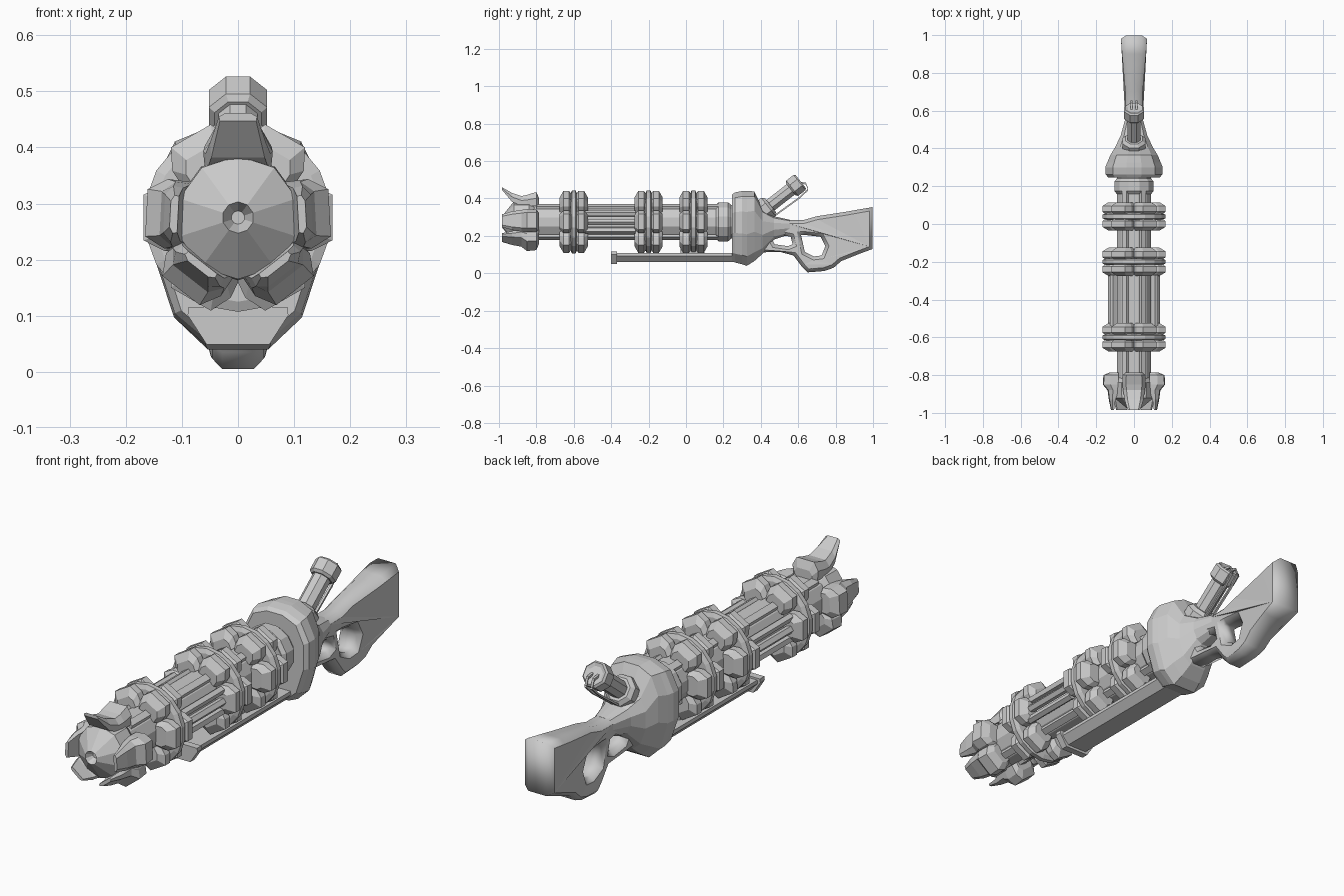
import bpy, bmesh, math
from mathutils import Vector, Matrix

if "Cube" in bpy.data.objects:
    bpy.data.objects.remove(bpy.data.objects["Cube"])

ZC = 0.275  # height of the barrel axis
grey = bpy.data.materials.new("metal_grey")
grey.diffuse_color = (0.6, 0.6, 0.6, 1)
grey.use_nodes = True
grey.node_tree.nodes["Principled BSDF"].inputs["Base Color"].default_value = grey.diffuse_color


def add(name, bm):
    bmesh.ops.recalc_face_normals(bm, faces=bm.faces)
    me = bpy.data.meshes.new(name)
    bm.to_mesh(me)
    bm.free()
    me.materials.append(grey)
    ob = bpy.data.objects.new(name, me)
    bpy.context.collection.objects.link(ob)
    return ob


def loft(bm, sections, matrix=Matrix()):
    """Skin equal-length loops of points and cap both ends."""
    rows = [[bm.verts.new(matrix @ Vector(p)) for p in s] for s in sections]
    n = len(rows[0])
    for a, b in zip(rows, rows[1:]):
        for i in range(n):
            bm.faces.new((a[i], a[(i + 1) % n], b[(i + 1) % n], b[i]))
    bm.faces.new(rows[0])
    bm.faces.new(rows[-1])


def circle(y, r, n, turn=0.0):
    return [(r * math.cos(turn + 2 * math.pi * i / n), y,
             r * math.sin(turn + 2 * math.pi * i / n)) for i in range(n)]


def lathe(name, profile, n, matrix=Matrix.Translation((0, 0, ZC)), turn=0.0):
    bm = bmesh.new()
    loft(bm, [circle(y, r, n, turn) for y, r in profile], matrix)
    return add(name, bm)


def around(deg):
    """Frame on the barrel axis whose local z points outward at the angle."""
    return Matrix.Translation((0, 0, ZC)) @ Matrix.Rotation(math.radians(90 - deg), 4, 'Y')


def lobe_section(y, half, top, base=0.085):
    mid = base + (top - base) * 0.55
    return [(-half * .95, y, base), (-half, y, mid), (-half * .68, y, top),
            (half * .68, y, top), (half, y, mid), (half * .95, y, base)]


# Barrel with a pointed ten-sided nose and a small muzzle recess
lathe("barrel", [(-0.93, 0.092), (0.28, 0.092)], 12, turn=math.pi / 12)
lathe("nose", [(-0.955, 0.012), (-0.985, 0.028), (-0.92, 0.11), (-0.84, 0.112),
               (-0.81, 0.09)], 10, turn=math.pi / 10)
lathe("rear_collar", [(0.16, 0.095), (0.175, 0.108), (0.225, 0.108), (0.24, 0.095)],
      12, turn=math.pi / 12)

# Clamp rings: a central disc with six lobes on each side
for y in (-0.6, -0.2, 0.04):
    lathe("clamp_disc", [(y - .018, .150), (y - .01, .168), (y + .01, .168), (y + .018, .150)],
          18, turn=math.pi / 18)
    bm = bmesh.new()
    for k in range(6):
        for s in (-1, 1):
            loft(bm, [lobe_section(y + s * .008, .046, .145),
                      lobe_section(y + s * .025, .060, .168),
                      lobe_section(y + s * .055, .060, .168),
                      lobe_section(y + s * .075, .042, .135)], around(60 * k))
    add("clamp_lobes", bm)

# Nose claws: thick pads at the back, thin blades reaching forward
bm = bmesh.new()
for deg, tip in ((90, .18), (3, .115), (177, .115), (-52, .11), (232, .11)):
    flare = tip - .11
    loft(bm, [lobe_section(-.785, .042, .125),
              lobe_section(-.80, .06, .16),
              lobe_section(-.85, .062, .165 - flare * .3),
              lobe_section(-.88, .058, .138),
              lobe_section(-.93, .05, .130 + flare * .35, .10 + flare * .1),
              lobe_section(-.985, .034, tip + .006, tip - .008)], around(deg))
add("nose_claws", bm)

# Long rods and rails between the two front clamps
bm = bmesh.new()
for deg in (-22, 0, 22, 158, 180, 202):
    loft(bm, [[(x, y, r) for x, r in ((-.012, .105), (-.016, .125), (0, .137),
               (.016, .125), (.012, .105))] for y in (-.54, -.27)], around(deg))
for deg in (60, 120, 240, 300):
    loft(bm, [[(x, y, r) for x, r in ((-.02, .08), (-.014, .103), (.014, .103), (.02, .08))]
              for y in (-.8, .2)], around(deg))
add("barrel_rails", bm)


# Lower tube: trapezoid bar with a wider front cap and a hanger
def trapezoid(y, top, bot, z1, z0):
    return [(-top, y, z1), (top, y, z1), (top * 1.02, y, z1 - .015), (bot, y, z0),
            (-bot, y, z0), (-top * 1.02, y, z1 - .015)]


bm = bmesh.new()
loft(bm, [trapezoid(y, .075, .046, .108, .06) for y in (-.38, .3)])
loft(bm, [trapezoid(y, .088, .056, .116, .049) for y in (-.40, -.37)])
add("lower_tube", bm)
bm = bmesh.new()
loft(bm, [trapezoid(y, .045, .04, .2, .10) for y in (-.03, .10)])
add("tube_hanger", bm)


# Receiver: bulbous housing that tapers into the stock
def housing(y, w, top, bot):
    h = top - bot
    half = [(.27, 1), (.74, .925), (1, .72), (1, .42), (.75, .125), (.38, 0)]
    right = [(w * a, y, bot + h * b) for a, b in half]
    return right + [(-x, yy, z) for x, yy, z in reversed(right)]


bm = bmesh.new()
loft(bm, [housing(.245, .135, .42, .065), housing(.262, .150, .432, .058),
          housing(.30, .152, .44, .048), housing(.325, .142, .44, .04),
          housing(.365, .125, .438, .065), housing(.41, .098, .345, .105),
          housing(.47, .07, .305, .18), housing(.56, .045, .285, .21)])
add("receiver", bm)

# Stock with two openings, chamfered and widened toward the butt
outline = [(.36, .32), (.45, .30), (.55, .284), (.63, .285), (.70, .305), (.85, .328),
           (.90, .337), (.998, .354), (.998, .13), (.93, .105), (.83, .065), (.79, .03),
           (.74, .012), (.65, .005), (.62, .035), (.575, .095), (.50, .115), (.36, .11)]
holes = [[(.445, .205), (.46, .215), (.56, .195), (.57, .155), (.545, .145), (.475, .155)],
         [(.615, .205), (.635, .205), (.72, .195), (.745, .145), (.725, .095),
          (.685, .09), (.635, .115)]]
cu = bpy.data.curves.new("stock", 'CURVE')
cu.dimensions = '2D'
cu.fill_mode = 'BOTH'
cu.extrude, cu.bevel_depth, cu.bevel_resolution, cu.offset = .028, .018, 0, -.018
for loop in [outline] + holes:
    sp = cu.splines.new('POLY')
    sp.points.add(len(loop) - 1)
    for p, (y, z) in zip(sp.points, loop):
        p.co = (y, z, 0, 1)
    sp.use_cyclic_u = True
stock = bpy.data.objects.new("stock", cu)
bpy.context.collection.objects.link(stock)
bpy.context.view_layer.objects.active = stock
stock.select_set(True)
bpy.ops.object.convert(target='MESH')
stock = bpy.context.view_layer.objects.active
for v in stock.data.vertices:
    y, z, x = v.co
    wide = 1.0 + max(0, y - .7) * 1.9 if y < .93 else 1.5
    v.co = (x * wide, y, z)
stock.data.materials.clear()
stock.data.materials.append(grey)

# Angled sight tube rising from the receiver
tilt = Matrix.Translation((0, .59, .472)) @ Matrix.Rotation(math.radians(38), 4, 'X')
lathe("sight_tube", [(-.25, .038), (-.02, .038)], 8, tilt, math.pi / 8)
lathe("sight_cap", [(-.038, .045), (-.028, .056), (.022, .056), (.03, .048), (.024, .034)],
      8, tilt, math.pi / 8)
lathe("sight_base", [(-.25, .066), (-.19, .066), (-.175, .05)], 8, tilt, math.pi / 8)

# Thin guard rods from the cap back to the sight base
bm = bmesh.new()
path = [(.02, .0), (.045, -.025), (.035, -.058), (-.03, -.064), (-.19, -.058)]
for x in (-.014, .014):
    loft(bm, [[(x + a, y + b, z + c) for a, b, c in
               ((-.005, -.003, -.004), (.005, -.003, -.004), (.005, .003, .004),
                (-.005, .003, .004))] for y, z in path], tilt)
add("sight_guard", bm)
